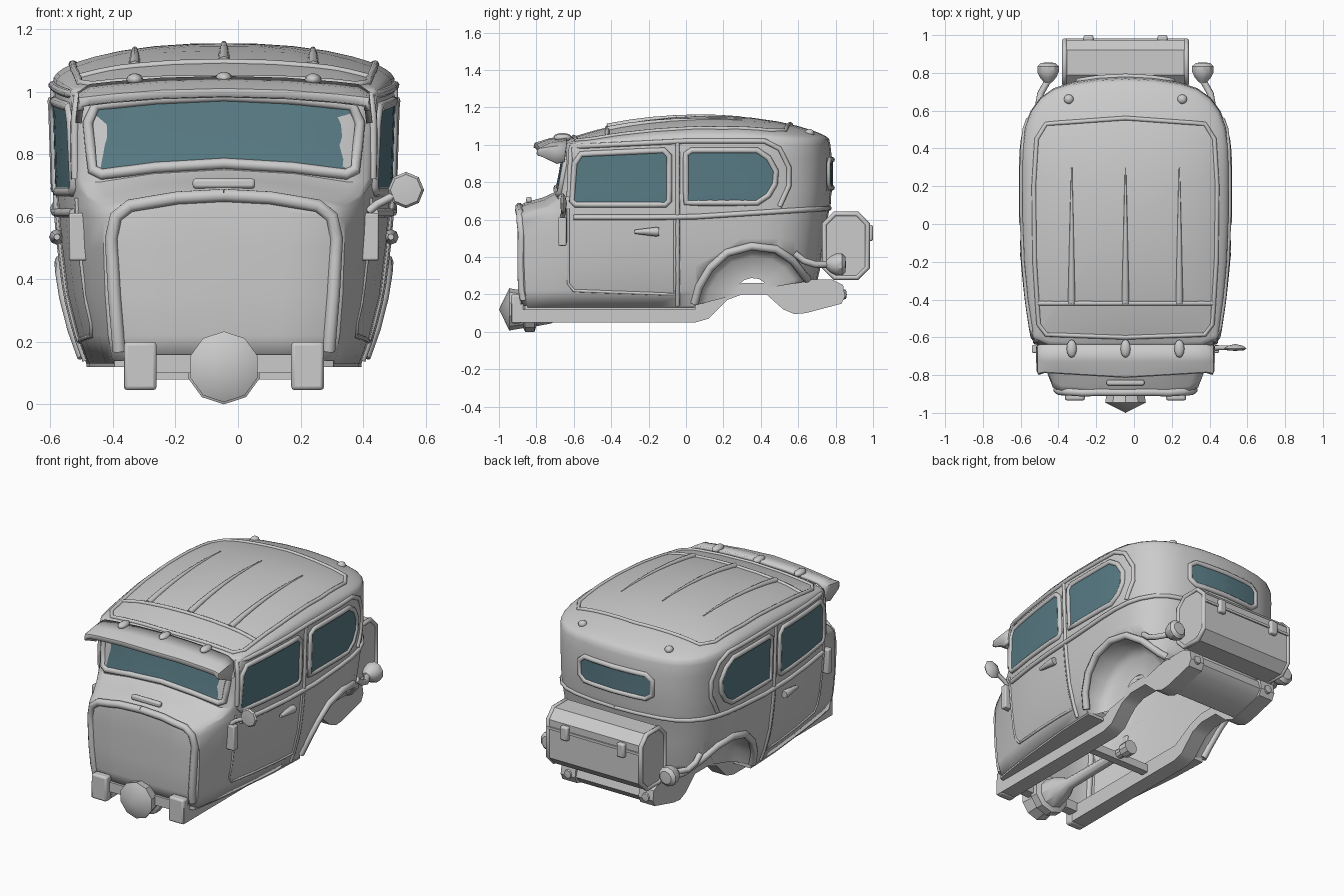
import bpy, bmesh
from math import sin, cos, pi
from mathutils import Vector, Matrix
from mathutils.bvhtree import BVHTree

if "Cube" in bpy.data.objects:
    bpy.data.objects.remove(bpy.data.objects["Cube"])

glass = bpy.data.materials.new("glass")
glass.diffuse_color = (0.1, 0.2, 0.235, 1)
glass.use_nodes = True
glass.node_tree.nodes["Principled BSDF"].inputs["Base Color"].default_value = glass.diffuse_color


def finish(name, bm, mirror=False, mat=None, bevel=0, angle=0.6):
    bmesh.ops.remove_doubles(bm, verts=bm.verts, dist=1e-5)
    bmesh.ops.recalc_face_normals(bm, faces=bm.faces)
    me = bpy.data.meshes.new(name)
    bm.to_mesh(me)
    bm.free()
    ob = bpy.data.objects.new(name, me)
    bpy.context.collection.objects.link(ob)
    if mat:
        me.materials.append(mat)
    bpy.ops.object.select_all(action='DESELECT')
    ob.select_set(True)
    bpy.context.view_layer.objects.active = ob
    bpy.ops.object.shade_smooth_by_angle(angle=angle)
    if bevel:
        m = ob.modifiers.new("bevel", 'BEVEL')
        m.width, m.segments = bevel, 2
    if mirror:
        ob.modifiers.new("mirror", 'MIRROR')
    return ob


def grid(name, rows, wrap=False, caps=False, **kw):
    """Skin a list of equally long point rows."""
    bm = bmesh.new()
    vs = [[bm.verts.new(p) for p in r] for r in rows]
    n = len(rows[0])
    for a, b in zip(vs, vs[1:]):
        for i in range(n if wrap else n - 1):
            j = (i + 1) % n
            bm.faces.new((a[i], a[j], b[j], b[i]))
    if caps:
        bm.faces.new(vs[0])
        bm.faces.new(vs[-1])
    return finish(name, bm, **kw)


def prism(name, prof, x0, x1, **kw):
    return grid(name, [[(x, y, z) for y, z in prof] for x in (x0, x1)], True, True, **kw)


def box(name, lo, hi, **kw):
    return prism(name, [(lo[1], lo[2]), (hi[1], lo[2]), (hi[1], hi[2]), (lo[1], hi[2])], lo[0], hi[0], **kw)


def lathe(name, x, z, prof, n, **kw):
    """Revolve (y, radius) pairs about an axis along y."""
    rows = [[(x + r * sin(2 * pi * i / n), y, z - r * cos(2 * pi * i / n)) for i in range(n)] for y, r in prof]
    return grid(name, rows, True, **kw)


def ball(name, loc, size, **kw):
    bm = bmesh.new()
    bmesh.ops.create_uvsphere(bm, u_segments=12, v_segments=8, radius=1,
                              matrix=Matrix.Translation(loc) @ Matrix.Diagonal((*size, 1)))
    return finish(name, bm, angle=1, **kw)


def tube(name, pts, r, closed=False, mirror=False, radii=None):
    cu = bpy.data.curves.new(name, 'CURVE')
    cu.dimensions, cu.bevel_depth, cu.bevel_resolution, cu.use_fill_caps = '3D', r, 2, True
    sp = cu.splines.new('POLY')
    sp.points.add(len(pts) - 1)
    for i, p in enumerate(pts):
        sp.points[i].co = (*p, 1)
        sp.points[i].radius = radii[i] if radii else 1
    sp.use_cyclic_u = closed
    ob = bpy.data.objects.new(name, cu)
    bpy.context.collection.objects.link(ob)
    if mirror:
        ob.modifiers.new("mirror", 'MIRROR')
    return ob


# Body shell: stacked plan outlines, then a domed roof
def ring(z, s, yf, wf, yb, drop):
    q = [(0, yf), (.5 * wf, yf), (.88 * wf, yf + .01), (wf, yf + .035),
         ((wf + .49 * s) / 2 + .005, (yf - .565) / 2), (.49 * s, -.6)]
    q += [(x * s, y) for x, y in ((.52, -.4), (.54, -.2), (.55, .05), (.55, .3))]
    q += [(x * s, .3 + (y - .3) * (yb - .3) / .48) for x, y in
          ((.545, .42), (.53, .52), (.5, .6), (.45, .67), (.38, .72), (.29, .75), (.15, .772), (0, .78))]
    q = [Vector((x, y, z - (drop * min(1, (x / .4) ** 2) * (1, 1, 1, 1, .5)[i] if i < 5 else 0)))
         for i, (x, y) in enumerate(q)]
    return q + [Vector((-p.x, p.y, p.z)) for p in q[-2:0:-1]]


def crown(y):
    return 1.155 - (.17 if y < .15 else .22) * (y - .15) ** 2


rows = [ring(*a) for a in (
    (.13, .80, -.88, .355, .66, 0), (.22, .86, -.895, .37, .69, 0), (.35, .92, -.9, .38, .72, 0),
    (.5, .955, -.9, .385, .74, 0), (.62, .975, -.9, .385, .76, .03), (.665, .98, -.895, .38, .77, .05),
    (.69, .98, -.865, .385, .775, .06), (.72, .985, -.76, .43, .775, .055), (.75, .985, -.695, .455, .78, .04),
    (.85, .99, -.675, .46, .78, 0), (.93, .995, -.662, .463, .78, 0), (1.0, 1, -.65, .465, .772, 0))]
top = rows[-1]
for k in (.99, .97, .94, .9, .84, .75, .6, .4, .2, 0):
    r = []
    for p in top:
        x, y = p.x * k, .06 + (p.y - .06) * k
        r.append(Vector((x, y, 1 + (crown(y) - .045 * (x / .5) ** 2 - 1) * (1 - k ** 4) ** .25)))
    rows.append(r)
body = grid("body_shell", rows, True, angle=.7)
bvh = BVHTree.FromPolygons([v.co for v in body.data.vertices], [p.vertices[:] for p in body.data.polygons])


def proj(side, a, b, off=0):
    """Drop a point onto the shell from the right (x), front (f), back (b) or top (t)."""
    o, d = {'x': ((2, a, b), (-1, 0, 0)), 'f': ((a, -2, b), (0, 1, 0)),
            'b': ((a, 2, b), (0, -1, 0)), 't': ((a, b, 3), (0, 0, -1))}[side]
    hit = bvh.ray_cast(Vector(o), Vector(d))
    if hit[0] is None:
        return None
    return hit[0] - Vector(d) * off


def dense(pts, closed):
    out = []
    for p, q in zip(pts, pts[1:] + pts[:1] if closed else pts[1:]):
        n = max(1, int((Vector(q) - Vector(p)).length / .06))
        out += [Vector(p).lerp(Vector(q), i / n) for i in range(n)]
    return out if closed else out + [Vector(pts[-1])]


def bead(name, side, pts, r, closed=False, mirror=False):
    ps = [proj(side, *p) for p in dense(pts, closed)]
    return tube(name, [p for p in ps if p], r, closed, mirror)


def window(name, side, pts, mirror=False, r=.016):
    d = dense(pts, True)
    c = sum(d, Vector((0, 0))) / len(d)
    grid(name + "_glass", [[proj(side, *c.lerp(p, k), .005) for p in d] for k in (1, .75, .5, .25, 0)],
         True, mirror=mirror, mat=glass)
    bead(name + "_frame", side, pts, r, True, mirror)


def both(half):
    return half + [(-x, z) for x, z in half[::-1] if x]


# Glass and window frames
window("front_side_window", 'x', [(-.61, .7), (-.595, .9), (-.56, .95), (-.12, .97), (-.09, .94), (-.09, .7),
                                  (-.11, .68), (-.59, .68)], True)
window("rear_side_window", 'x', [(0, .69), (0, .95), (.03, .97), (.38, .97), (.44, .93), (.48, .86), (.475, .79),
                                 (.44, .73), (.38, .69)], True)
window("windshield", 'f', both([(0, .77), (.22, .757), (.39, .735), (.42, .75), (.435, .9), (.41, .955),
                                (.22, .975), (0, .985)]), r=.018)
window("rear_window", 'b', both([(.21, .77), (.25, .8), (.25, .89), (.21, .92)]))

# Raised body lines: gutter, door seams, belt, firewall rim
bead("roof_gutter", 'x', [(-.625, .72), (-.615, .99), (0, 1.02), (.42, 1.02), (.5, .98), (.55, .88), (.55, .78),
                          (.5, .67)], .014, mirror=True)
bead("door_pillar", 'x', [(-.045, .14), (-.045, 1.01)], .012, mirror=True)
bead("door_seam", 'x', [(-.06, .62), (-.06, .2), (-.6, .22), (-.63, .26), (-.63, .66)], .008, mirror=True)
belt = ring(.63, .982, -.9, .385, .765, 0)[5:18]
tube("belt_moulding", [(p.x, p.y, .612 + .05 * max(0, p.y / .78)) for p in belt], .014, mirror=True)
bead("firewall_rim", 'f', [(.335, .17), (.35, .35), (.36, .53), (.345, .6), (.3, .635), (.15, .66), (0, .668)],
     .022, mirror=True)

# Roof insert edge and ribs
bead("roof_insert_edge", 't', both([(0, -.6), (.42, -.585), (.46, -.53), (.48, -.2), (.485, .2), (.47, .45),
                                    (.42, .53), (0, .56)]), .012, True)
bead("roof_cross_bead", 't', [(-.46, -.42), (.46, -.42)], .012)
for x in (-.285, 0, .285):
    tube("roof_rib", [proj('t', x, -.42 + .12 * i) for i in range(7)], .02, radii=[1 - .14 * i for i in range(7)])

# Rear wheel arch: cutter, well and flare
arch = [(.045, .14), (.07, .23), (.13, .33), (.22, .41), (.35, .445), (.48, .43), (.57, .37), (.63, .29), (.65, .27)]
edge = [proj('x', *p) for p in arch]
rows = [[p for p in edge]]
for k, x in ((.98, .38), (.8, .335), (.3, .325)):
    rows.append([(min(p.x, x), .35 + (p.y - .35) * k, .22 + (p.z - .22) * k) for p in edge])
grid("wheel_well", rows, mirror=True, angle=1)
tube("wheel_arch_flare", [Vector(p) + Vector((.004, 0, .012)) for p in edge], .022, mirror=True)
cutter = prism("arch_cutter", arch + [(.95, .27), (.95, -.1), (.045, -.1)], -.8, .8)
cutter.hide_render = True
cutter.display_type = 'WIRE'
m = body.modifiers.new("thickness", 'SOLIDIFY')
m.thickness, m.offset = .015, -1
m = body.modifiers.new("arches", 'BOOLEAN')
m.operation, m.object, m.solver = 'DIFFERENCE', cutter, 'EXACT'

# Sun visor with drooping ends
rows = []
for x in (0, .2, .36, .43):
    d = .14 * x * x
    rows.append([(x, -.64, 1.05 - d), (x, -.73, 1.035 - d), (x, -.81 + .06 * x, 1.01 - d), (x, -.815 + .06 * x, .985 - d)])
rows += [[(.465, -.64, 1.0), (.465, -.72, .99), (.465, -.79, .98), (.46, -.80, .955)],
         [(.475, -.65, .91), (.475, -.69, .9), (.47, -.78, .94), (.465, -.79, .94)]]
visor = grid("sun_visor", rows, mirror=True)
visor.modifiers.new("thickness", 'SOLIDIFY').thickness = .02

# Marker lamps, cowl vent, cowl posts and door handles
for x in (-.285, 0, .285):
    ball("roof_marker_lamp", (x, -.66, 1.043 - .06 * x * x), (.027, .048, .02))
ball("rear_roof_lamp", proj('t', .3, .66), (.026, .026, .022), mirror=True)
box("cowl_vent", (-.1, -.855, .69), (.1, -.825, .722), bevel=.01)
box("cowl_post", (.435, -.682, .46), (.495, -.64, .612), mirror=True, bevel=.006)
h = proj('x', -.2, .535)
tube("door_handle", [(h.x + .015, y, .535) for y in (-.275, -.26, -.16, -.145)], .025, mirror=True,
     radii=[.4, .5, 1, .9])

# Single side mirror
lathe("side_mirror", .582, .685, [(-.672, 0), (-.668, .05), (-.658, .058), (-.645, .04), (-.635, 0)], 8)
tube("mirror_arm", [(.46, -.66, .615), (.49, -.655, .64), (.545, -.655, .668)], .013)

# Chassis rails, floor sills and cross members
prism("frame_rail", [(-.93, .05), (.05, .05), (.12, .07), (.22, .17), (.3, .2), (.43, .2), (.52, .12), (.58, .095),
                     (.64, .1), (.83, .15), (.85, .19), (.84, .25), (.78, .28), (.6, .28), (.45, .26), (.3, .26),
                     (.2, .23), (.06, .15), (-.93, .15)], .22, .32, mirror=True)
box("rail_horn", (.215, -.935, .045), (.32, -.88, .2), mirror=True, bevel=.012)
sill = [(.3, -.88), (.35, -.86), (.39, -.6), (.43, -.2), (.44, .05), (.3, .05)]
grid("floor_sill", [[(x, y, z) for x, y in sill] for z in (.12, .14)], True, True, mirror=True)
box("front_cross_member", (-.24, -.9, .1), (.24, -.84, .16))
box("middle_cross_member", (-.24, -.24, .08), (.24, -.19, .13))

# Gearbox and drive shaft
lathe("gearbox_and_shaft", 0, .12, [(-1, 0), (-.945, .113), (-.87, .1), (-.86, .12), (-.81, .12), (-.8, .09),
                                    (-.72, .075), (-.64, .035), (-.15, .03), (-.14, .045), (-.08, .045), (-.08, 0)], 10)

# Fuel tank
prism("fuel_tank", [(.56, .13), (.6, .1), (.64, .105), (.8, .145), (.84, .19), (.82, .25), (.77, .27), (.58, .27)],
      -.3, .3)
lathe("rail_end_bolt", .27, .2, [(.84, .028), (.856, .024), (.86, 0)], 10, mirror=True)


# Luggage trunk with end rims, lid seam and straps
def octa(g, c=.055):
    a, b, lo, hi = .735 - g, .975 + g, .285 - g, .635 + g
    return [(a + c, lo), (b - c, lo), (b, lo + c), (b, hi - c), (b - c, hi), (a + c, hi), (a, hi - c), (a, lo + c)]


prism("trunk", octa(0), -.325, .325)
tube("trunk_rim", [(.322, y, z) for y, z in octa(-.005)], .014, True, True)
box("trunk_lid_seam", (-.32, .96, .522), (.32, .983, .538))
box("trunk_strap", (.17, .95, .485), (.222, 1.0, .572), mirror=True, bevel=.01)

# Tail lamps on curved arms
lathe("tail_lamp", .41, .36, [(.745, 0), (.75, .022), (.775, .045), (.805, .06), (.835, .06), (.853, .04), (.855, 0)],
      10, mirror=True)
tube("tail_lamp_arm", [(.46, .58, .42), (.46, .63, .38), (.45, .69, .36), (.41, .76, .36)], .018, mirror=True)

# Shift everything so the whole width, mirror included, is centred
for ob in bpy.context.scene.objects:
    ob.location.x -= .045
